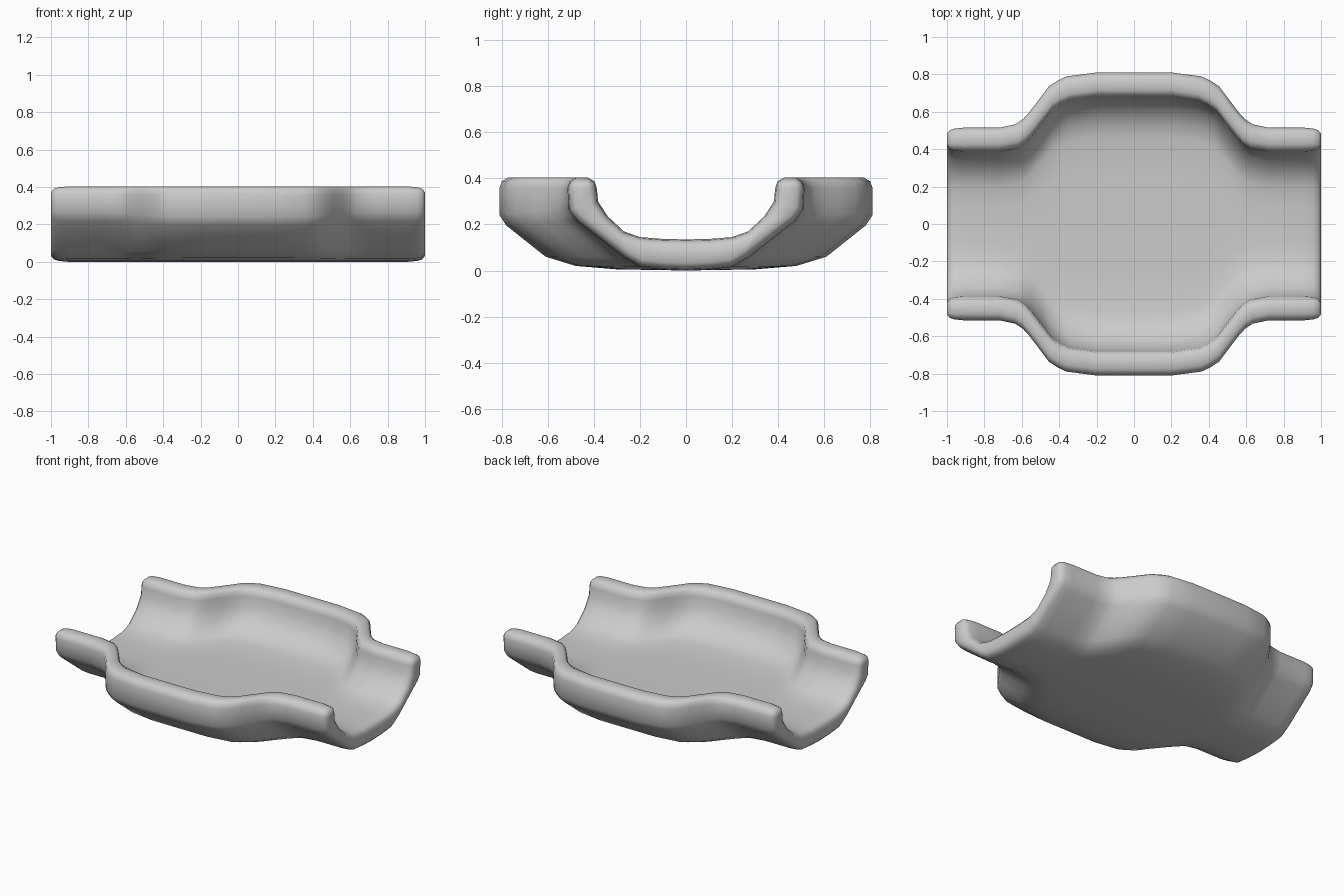
import bpy, bmesh, math
from mathutils import Vector

if "Cube" in bpy.data.objects:
    bpy.data.objects.remove(bpy.data.objects["Cube"])

# Half cross-sections (y, z): outer wall from centre to rim, then inner wall back
WIDE = [(0, 0), (.3, .005), (.48, .02), (.61, .06), (.78, .195), (.81, .24), (.81, .36), (.80, .387), (.775, .403),
        (.715, .403), (.687, .387), (.68, .355), (.67, .29), (.62, .21), (.54, .157), (.46, .14), (.25, .135), (0, .135)]
NARROW = [(0, 0), (.1, .004), (.2, .015), (.27, .055), (.475, .215), (.51, .265), (.515, .36), (.505, .387), (.48, .403),
          (.425, .403), (.397, .387), (.387, .355), (.382, .30), (.34, .235), (.27, .17), (.2, .145), (.1, .137), (0, .135)]

# Stations along x: (x, width blend, inset for the rounded end)
STATIONS = [(0, 1, 0), (.2, 1, 0), (.36, .93, 0), (.405, .86, 0), (.455, .75, 0), (.51, .5, 0),
            (.56, .28, 0), (.595, .15, 0), (.635, .06, 0), (.72, 0, 0), (.91, 0, 0),
            (.96, 0, .005), (.985, 0, .013), (1, 0, .032)]
N = len(WIDE)


def section(t, inset):
    pts = [Vector(a).lerp(Vector(b), t) for a, b in zip(NARROW, WIDE)]
    out = []
    for i, p in enumerate(pts):
        d = (pts[min(i + 1, N - 1)] - pts[max(i - 1, 0)]).normalized()
        q = p + Vector((-d.y, d.x)) * inset
        if i in (0, N - 1):
            q.x = 0
        out.append(q)
    return out


# One quarter of the trough shell, lofted through the stations
bm = bmesh.new()
rings = []
for x, t, inset in STATIONS:
    ring = []
    for i, p in enumerate(section(t, inset)):
        shift = .015 if i >= N // 2 and 0 < t < 1 else 0
        ring.append(bm.verts.new((x - shift, p.x, p.y)))
    rings.append(ring)
for a, b in zip(rings, rings[1:]):
    for i in range(N - 1):
        bm.faces.new((a[i], b[i], b[i + 1], a[i + 1]))

# End cap, bridged between outer and inner walls
e = rings[-1]
for i in range(N // 2 - 1):
    bm.faces.new((e[i], e[N - 1 - i], e[N - 2 - i], e[i + 1]))
bmesh.ops.recalc_face_normals(bm, faces=bm.faces)
if max(bm.faces, key=lambda f: f.calc_center_median().x).normal.x < 0:
    bmesh.ops.reverse_faces(bm, faces=bm.faces)

mesh = bpy.data.meshes.new("trough_shell")
bm.to_mesh(mesh)
bm.free()
shell = bpy.data.objects.new("trough_shell", mesh)
bpy.context.collection.objects.link(shell)

# Mirror the quarter into the whole part
mirror = shell.modifiers.new("Mirror", 'MIRROR')
mirror.use_axis = (True, True, False)
mirror.merge_threshold = .0005

bpy.context.view_layer.objects.active = shell
shell.select_set(True)
bpy.ops.object.shade_smooth_by_angle(angle=math.radians(65))
